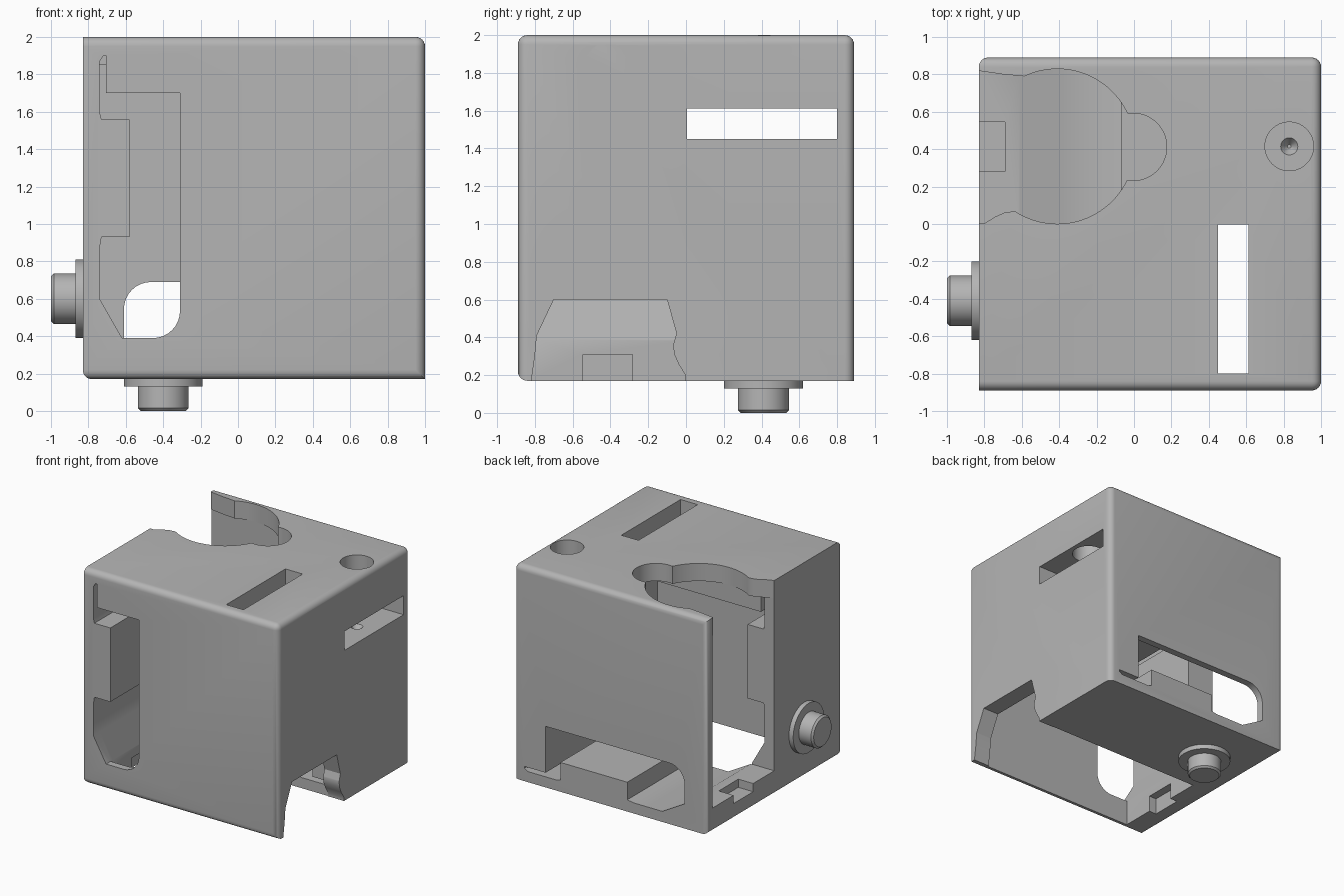
import bpy, bmesh, math
from mathutils import Matrix, Vector

cube = bpy.data.objects.get("Cube")
if cube:
    bpy.data.objects.remove(cube)

grey = bpy.data.materials.new("plain grey")
grey.use_nodes = True
GREY = (0.46, 0.46, 0.46, 1)
grey.diffuse_color = GREY
grey.node_tree.nodes["Principled BSDF"].inputs["Base Color"].default_value = GREY

# Half-turn that maps the rear half of the block onto the front half
TURN = Matrix(((0, 0, 1, -1), (0, -1, 0, 0), (1, 0, 0, 1), (0, 0, 0, 1)))
XZ = Matrix(((1, 0, 0, 0), (0, 0, 1, 0), (0, 1, 0, 0), (0, 0, 0, 1)))
cutters = []


def finish(bm, name):
    bmesh.ops.recalc_face_normals(bm, faces=bm.faces)
    mesh = bpy.data.meshes.new(name)
    bm.to_mesh(mesh)
    bm.free()
    mesh.materials.append(grey)
    ob = bpy.data.objects.new(name, mesh)
    bpy.context.collection.objects.link(ob)
    return ob


def prism(points, low, high, frame=Matrix()):
    bm = bmesh.new()
    face = bm.faces.new([bm.verts.new((a, b, low)) for a, b in points])
    out = bmesh.ops.extrude_face_region(bm, geom=[face])
    top = [v for v in out["geom"] if isinstance(v, bmesh.types.BMVert)]
    bmesh.ops.translate(bm, verts=top, vec=(0, 0, high - low))
    bm.transform(frame)
    return bm


def cone(x, y, low, high, r_low, r_high, sides=64):
    bm = bmesh.new()
    bmesh.ops.create_cone(bm, cap_ends=True, segments=sides, radius1=r_low, radius2=r_high,
                          depth=high - low, matrix=Matrix.Translation((x, y, (low + high) / 2)))
    return bm


def rect(x0, x1, y0, y1):
    return [(x0, y0), (x1, y0), (x1, y1), (x0, y1)]


def cut_both(bm, name):
    """Make a cutter and its half-turn copy."""
    twin = bm.copy()
    twin.transform(TURN)
    cutters.extend([finish(bm, name + "_cutter"), finish(twin, name + "_cutter_twin")])


# Block with rounded edges; four edges stay sharp
LOW, HIGH = Vector((-0.83, -0.89, 0.17)), Vector((1, 0.89, 2))
bm = prism(rect(LOW.x, HIGH.x, LOW.y, HIGH.y), LOW.z, HIGH.z)


def is_sharp(edge):
    m = (edge.verts[0].co + edge.verts[1].co) / 2
    left, right = m.x < LOW.x + 0.01, m.x > HIGH.x - 0.01
    front, back = m.y < LOW.y + 0.01, m.y > HIGH.y - 0.01
    bottom, top = m.z < LOW.z + 0.01, m.z > HIGH.z - 0.01
    return (back and bottom) or (front and left) or (right and bottom) or (left and top)


bmesh.ops.bevel(bm, geom=[e for e in bm.edges if not is_sharp(e)], offset=0.05,
                segments=6, profile=0.5, affect='EDGES')
block = finish(bm, "block")

# Inner cavity: stepped side wall, ceiling and open underside
stepped = [(-0.62, 0.39), (-0.74, 0.6), (-0.74, 0.87), (-0.73, 0.93), (-0.58, 0.93),
           (-0.58, 1.56), (-0.73, 1.56), (-0.74, 1.6), (-0.74, 1.87), (-0.72, 1.9),
           (-0.705, 1.9), (-0.705, 1.7)]
cut_both(prism(stepped + [(0.85, 1.7), (0.85, 0.05), (-0.62, 0.05)], -0.83, 0.002, XZ), "cavity")

# Window through the thin outer wall, one corner rounded
corner = [(-0.455 + 0.145 * math.cos(t), 0.535 - 0.145 * math.sin(t))
          for t in [i * math.pi / 16 for i in range(9)]]
cut_both(prism(stepped + [(-0.31, 1.7)] + corner, -0.95, -0.8, XZ), "window")

# Round opening with a finger bump and a flared neck
cut_both(cone(-0.41, 0.415, 1.8, 2.1, 0.414, 0.414, 96), "round_opening")
cut_both(cone(-0.005, 0.412, 1.8, 2.1, 0.18, 0.18), "finger_opening")
neck = [(-0.4, 0.7), (-0.59, 0.79), (-0.7, 0.8), (-0.9, 0.829), (-0.9, 0.001), (-0.8, 0.003),
        (-0.74, 0.04), (-0.69, 0.062), (-0.64, 0.068), (-0.58, 0.05), (-0.4, 0.1)]
cut_both(prism(neck, 1.8, 2.1), "neck_opening")

# Long slot, screw hole, pilot dimple and latch notch
cut_both(prism(rect(0.45, 0.612, -0.8, -0.004), 1.6, 2.1), "slot")
cut_both(cone(0.83, 0.415, 1.54, 2.1, 0.13, 0.13), "screw_hole")
cut_both(cone(0.83, 0.415, 1.4, 1.47, 0.01, 0.06, 32), "dimple")
cut_both(prism(rect(-0.9, -0.69, 0.282, 0.545), 0.31, 0.45), "notch")

for cutter in cutters:
    cutter.hide_render = True
    mod = block.modifiers.new(cutter.name, 'BOOLEAN')
    mod.operation = 'DIFFERENCE'
    mod.solver = 'EXACT'
    mod.object = cutter


def select(ob):
    bpy.ops.object.select_all(action='DESELECT')
    ob.select_set(True)
    bpy.context.view_layer.objects.active = ob


select(block)
bpy.ops.object.convert(target='MESH')
for cutter in cutters:
    bpy.data.objects.remove(cutter)

# Flanged pegs under the block and on its side
parts = [block]
for label, frame in (("bottom", Matrix()), ("side", TURN)):
    for part, low, high, r_low, r_high in (("flange", 0.13, 0.18, 0.21, 0.21),
                                           ("peg", 0.015, 0.14, 0.135, 0.135),
                                           ("peg_tip", 0, 0.015, 0.12, 0.135)):
        bm = cone(-0.4, 0.41, low, high, r_low, r_high)
        bm.transform(frame)
        parts.append(finish(bm, label + "_" + part))

for ob in parts:
    select(ob)
    bpy.ops.object.shade_smooth_by_angle(angle=math.radians(32))
